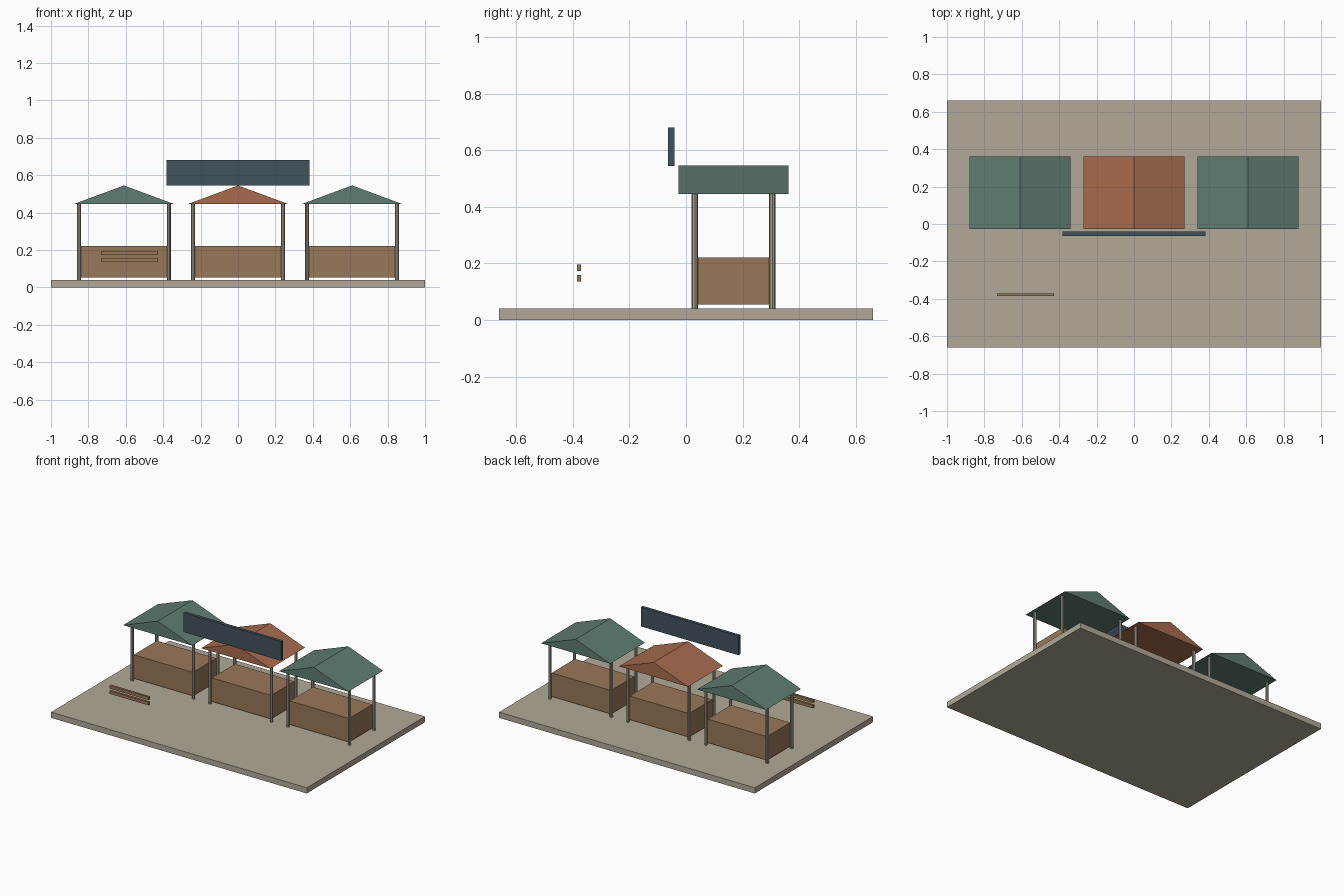
import bpy
import bmesh
from mathutils import Matrix, Vector

if "Cube" in bpy.data.objects:
    bpy.data.objects.remove(bpy.data.objects["Cube"], do_unlink=True)


def material(name, rgb):
    """Flat material from 8-bit sRGB values."""
    lin = [((c / 255 + 0.055) / 1.055) ** 2.4 for c in rgb] + [1]
    mat = bpy.data.materials.new(name)
    mat.use_nodes = True
    mat.diffuse_color = lin
    mat.node_tree.nodes["Principled BSDF"].inputs["Base Color"].default_value = lin
    return mat


STONE = material("pale stone", (178, 170, 152))
POST = material("post grey", (166, 158, 143))
WOOD = material("brown wood", (153, 120, 88))
GREEN = material("green roofing", (95, 124, 113))
RED = material("terracotta roofing", (168, 107, 78))
SLATE = material("dark slate", (65, 82, 92))


def finish(bm, name, mat):
    bmesh.ops.recalc_face_normals(bm, faces=bm.faces)
    mesh = bpy.data.meshes.new(name)
    bm.to_mesh(mesh)
    bm.free()
    mesh.materials.append(mat)
    obj = bpy.data.objects.new(name, mesh)
    bpy.context.collection.objects.link(obj)
    return obj


def box(name, mat, low, high):
    low, high = Vector(low), Vector(high)
    bm = bmesh.new()
    bmesh.ops.create_cube(bm, size=1)
    bmesh.ops.scale(bm, vec=high - low, verts=bm.verts)
    bmesh.ops.translate(bm, vec=(low + high) / 2, verts=bm.verts)
    return finish(bm, name, mat)


def post(name, x, y):
    bm = bmesh.new()
    bmesh.ops.create_cone(bm, cap_ends=True, segments=8, radius1=0.0108, radius2=0.0108,
                          depth=EAVES - GROUND,
                          matrix=Matrix.Translation((x, y, (EAVES + GROUND) / 2)))
    return finish(bm, name, POST)


def gable_roof(name, mat, x):
    """Triangular profile extruded from front to back."""
    bm = bmesh.new()
    profile = [(x - 0.27, EAVES), (x + 0.27, EAVES), (x, RIDGE)]
    face = bm.faces.new([bm.verts.new((px, STALL_Y - 0.194, pz)) for px, pz in profile])
    ext = bmesh.ops.extrude_face_region(bm, geom=[face], use_keep_orig=True)
    moved = [v for v in ext["geom"] if isinstance(v, bmesh.types.BMVert)]
    bmesh.ops.translate(bm, vec=(0, 0.388, 0), verts=moved)
    return finish(bm, name, mat)


GROUND, EAVES, RIDGE = 0.04, 0.445, 0.545
STALL_Y = 0.168

# Paved base
box("paved_base", STONE, (-1, -0.66, 0), (1, 0.66, GROUND))

# Three market stalls
for side, x, roof in (("right", -0.61, GREEN), ("middle", 0, RED), ("left", 0.61, GREEN)):
    box(side + "_counter", WOOD, (x - 0.232, STALL_Y - 0.13, 0.054),
        (x + 0.232, STALL_Y + 0.13, 0.221))
    for end, dy in (("front", -0.137), ("back", 0.137)):
        for hand, dx in (("right", -0.24), ("left", 0.24)):
            post(f"{side}_stall_{end}_{hand}_post", x + dx, STALL_Y + dy)
    gable_roof(side + "_roof", roof, x)

# Blank sign board over the middle stall
box("sign_board", SLATE, (-0.382, -0.063, 0.544), (0.382, -0.041, 0.68))

# Bench slats in front of the stalls
for name, z in (("lower_bench_slat", 0.136), ("upper_bench_slat", 0.173)):
    box(name, WOOD, (-0.733, -0.386, z), (-0.428, -0.371, z + 0.022))
